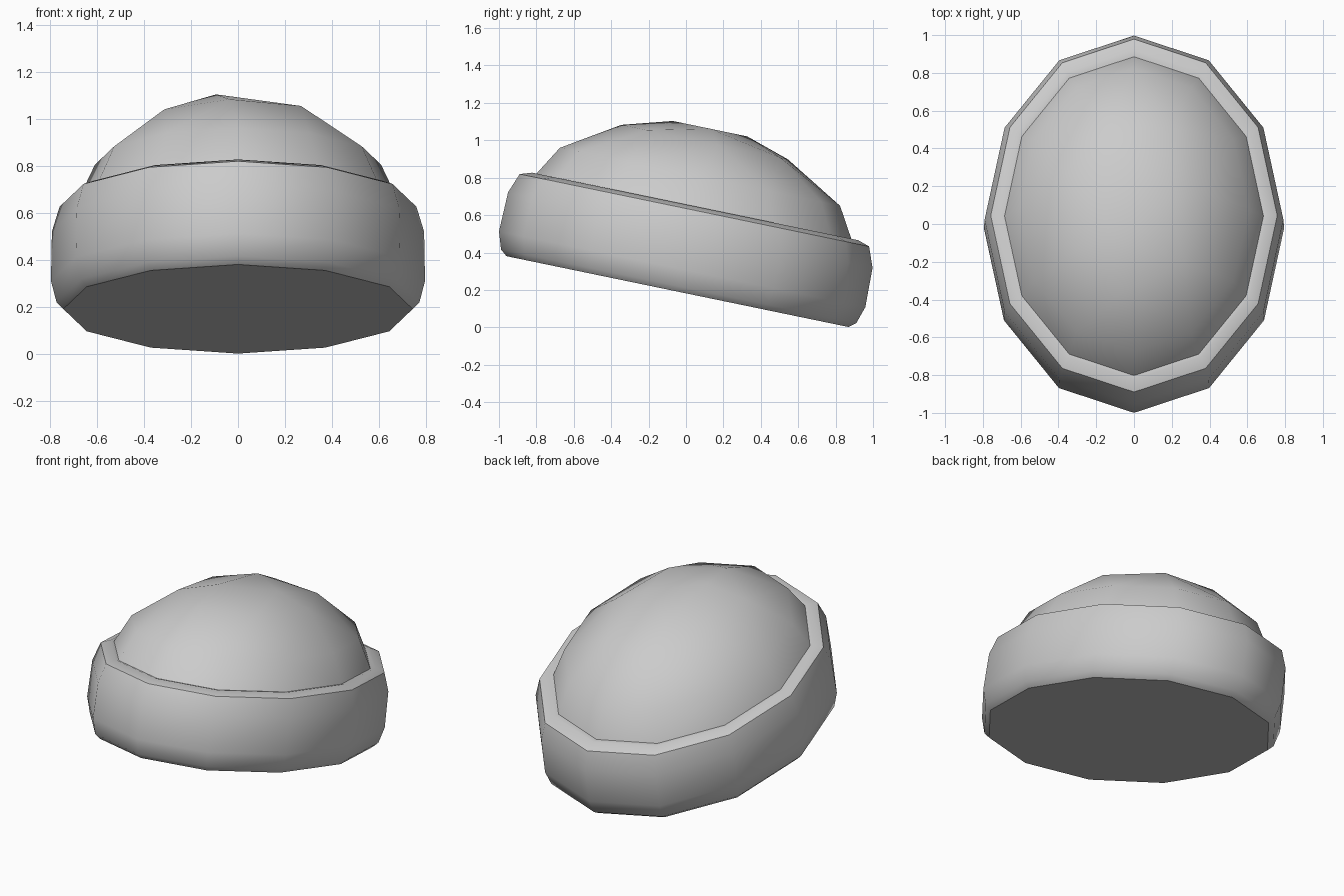
import bpy, bmesh, math
from mathutils import Matrix

if "Cube" in bpy.data.objects:
    bpy.data.objects.remove(bpy.data.objects["Cube"])

TILT = Matrix.Rotation(math.radians(-11.7), 4, 'X')   # whole hat leans back
RATIO = 0.795                                          # width / length of the oval

wool = bpy.data.materials.new("grey_wool")
wool.diffuse_color = (0.6, 0.6, 0.6, 1)
wool.use_nodes = True
wool.node_tree.nodes["Principled BSDF"].inputs["Base Color"].default_value = wool.diffuse_color


def ring(bm, radius, height, sides=12, start=0.0, centre=-0.083):
    """Oval loop of vertices in the hat's own tilted plane."""
    angles = [math.radians(start) + 2 * math.pi * i / sides for i in range(sides)]
    return [bm.verts.new((RATIO * radius * math.cos(a),
                          centre + radius * math.sin(a), height)) for a in angles]


def finish(bm, name, angle):
    bmesh.ops.recalc_face_normals(bm, faces=bm.faces)
    bmesh.ops.transform(bm, matrix=TILT, verts=bm.verts)
    mesh = bpy.data.meshes.new(name)
    bm.to_mesh(mesh)
    bm.free()
    mesh.materials.append(wool)
    obj = bpy.data.objects.new(name, mesh)
    bpy.context.collection.objects.link(obj)
    bpy.ops.object.select_all(action='DESELECT')
    obj.select_set(True)
    bpy.context.view_layer.objects.active = obj
    bpy.ops.object.shade_smooth_by_angle(angle=math.radians(angle))
    return obj


# folded brim: rounded band with a flat closed underside
bm = bmesh.new()
profile = [(0.934, 0.178), (0.97, 0.207), (1.0, 0.30), (0.995, 0.514),
           (0.954, 0.622), (0.89, 0.643), (0.86, 0.638)]
loops = [ring(bm, r, h) for r, h in profile]
for a, b in zip(loops, loops[1:]):
    for i in range(12):
        j = (i + 1) % 12
        bm.faces.new((a[i], a[j], b[j], b[i]))
bm.faces.new(loops[0])
bm.faces.new(loops[-1])
finish(bm, "brim", 36)

# knitted crown: rings with fewer sides toward the top, skinned as a hull
bm = bmesh.new()
for r, h, sides, start in [(0.867, 0.63, 12, 0), (0.765, 0.803, 12, 0),
                           (0.47, 0.99, 7, 213), (0.235, 1.066, 3, 0)]:
    ring(bm, r, h, sides, start, centre=-0.09)
bmesh.ops.convex_hull(bm, input=bm.verts)
finish(bm, "crown", 60)
